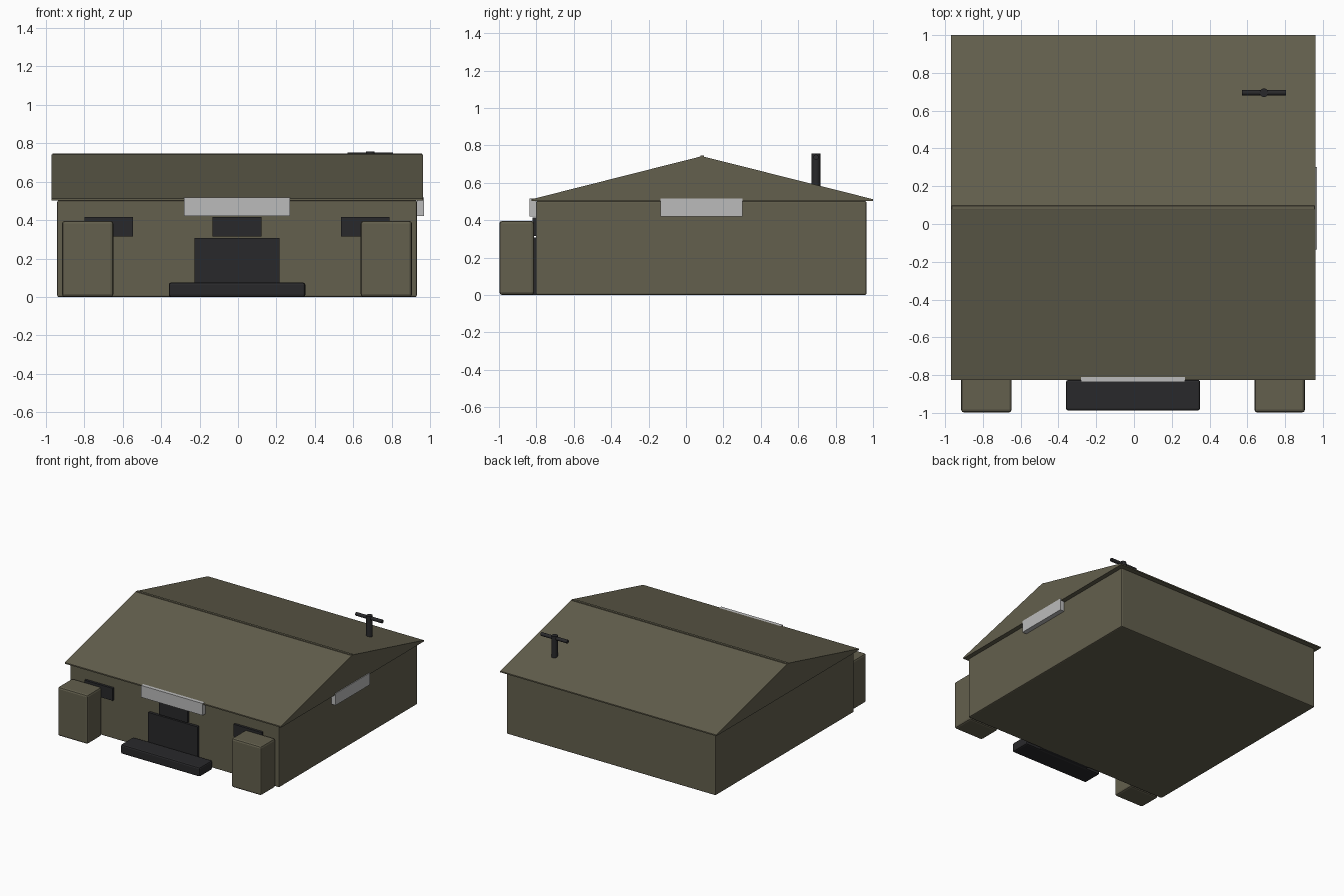
import bpy, bmesh, math

if "Cube" in bpy.data.objects:
    bpy.data.objects.remove(bpy.data.objects["Cube"])


def material(name, rgb):
    m = bpy.data.materials.new(name)
    m.diffuse_color = (*rgb, 1)
    m.use_nodes = True
    m.node_tree.nodes["Principled BSDF"].inputs["Base Color"].default_value = m.diffuse_color
    return m


OLIVE = material("olive", (0.125, 0.115, 0.075))
DARK = material("charcoal", (0.022, 0.022, 0.024))
LIGHT = material("light_grey", (0.5, 0.5, 0.5))


def finish(name, bm, mat, bevel=0):
    bmesh.ops.recalc_face_normals(bm, faces=bm.faces)
    me = bpy.data.meshes.new(name)
    bm.to_mesh(me)
    bm.free()
    me.materials.append(mat)
    ob = bpy.data.objects.new(name, me)
    bpy.context.collection.objects.link(ob)
    if bevel:
        mod = ob.modifiers.new("Bevel", "BEVEL")
        mod.width = bevel
        mod.segments = 2
    return ob


def box(name, x, y, z, mat, bevel=0):
    bm = bmesh.new()
    bmesh.ops.create_cube(bm, size=1)
    for v in bm.verts:
        for i, (lo, hi) in enumerate((x, y, z)):
            v.co[i] = lo if v.co[i] < 0 else hi
    return finish(name, bm, mat, bevel)


def prism(name, profile, x0, x1, mat):
    # extrude a (y, z) profile along x
    bm = bmesh.new()
    face = bm.faces.new([bm.verts.new((x0, y, z)) for y, z in profile])
    ext = bmesh.ops.extrude_face_region(bm, geom=[face])
    moved = [g for g in ext["geom"] if isinstance(g, bmesh.types.BMVert)]
    bmesh.ops.translate(bm, vec=(x1 - x0, 0, 0), verts=moved)
    return finish(name, bm, mat)


def rod(name, radius, length, loc, rot, mat):
    bpy.ops.mesh.primitive_cylinder_add(vertices=20, radius=radius, depth=length,
                                        location=loc, rotation=rot)
    ob = bpy.context.object
    ob.name = name
    ob.data.materials.append(mat)
    bpy.ops.object.shade_smooth_by_angle(angle=math.radians(35))
    return ob


# Walls and gabled roof
box("walls", (-0.94, 0.93), (-0.803, 0.965), (0, 0.502), OLIVE, 0.008)
prism("roof", [(-0.825, 0.502), (1.0, 0.502), (1.0, 0.512), (0.085, 0.742),
               (-0.825, 0.512)], -0.97, 0.962, OLIVE)
box("ridge_cap", (-0.965, 0.957), (0.077, 0.097), (0.725, 0.747), OLIVE, 0.003)

# Front blocks and windows, mirrored about the building's centre line
CX = -0.005
for side, s in (("left", -1), ("right", 1)):
    def span(a, b):
        return tuple(sorted((CX + s * a, CX + s * b)))
    box(side + "_front_block", span(0.643, 0.91), (-0.998, -0.812), (0, 0.396), OLIVE, 0.015)
    box(side + "_window", span(0.54, 0.793), (-0.822, -0.795), (0.315, 0.415), DARK)

# Entrance
box("door", (-0.225, 0.215), (-0.825, -0.795), (0, 0.308), DARK)
box("transom_window", (-0.132, 0.122), (-0.822, -0.795), (0.315, 0.415), DARK)
box("door_step", (-0.36, 0.35), (-0.988, -0.825), (0, 0.075), DARK, 0.012)

# Blank sign panels
box("front_sign", (-0.28, 0.27), (-0.837, -0.803), (0.42, 0.516), LIGHT)
box("side_sign", (0.93, 0.968), (-0.135, 0.303), (0.42, 0.516), LIGHT)

# Roof vent pipe with crossbar
rod("vent_pipe", 0.023, 0.2, (0.688, 0.695, 0.657), (0, 0, 0), DARK)
rod("vent_crossbar", 0.014, 0.235, (0.688, 0.695, 0.737), (0, math.pi / 2, 0), DARK)
